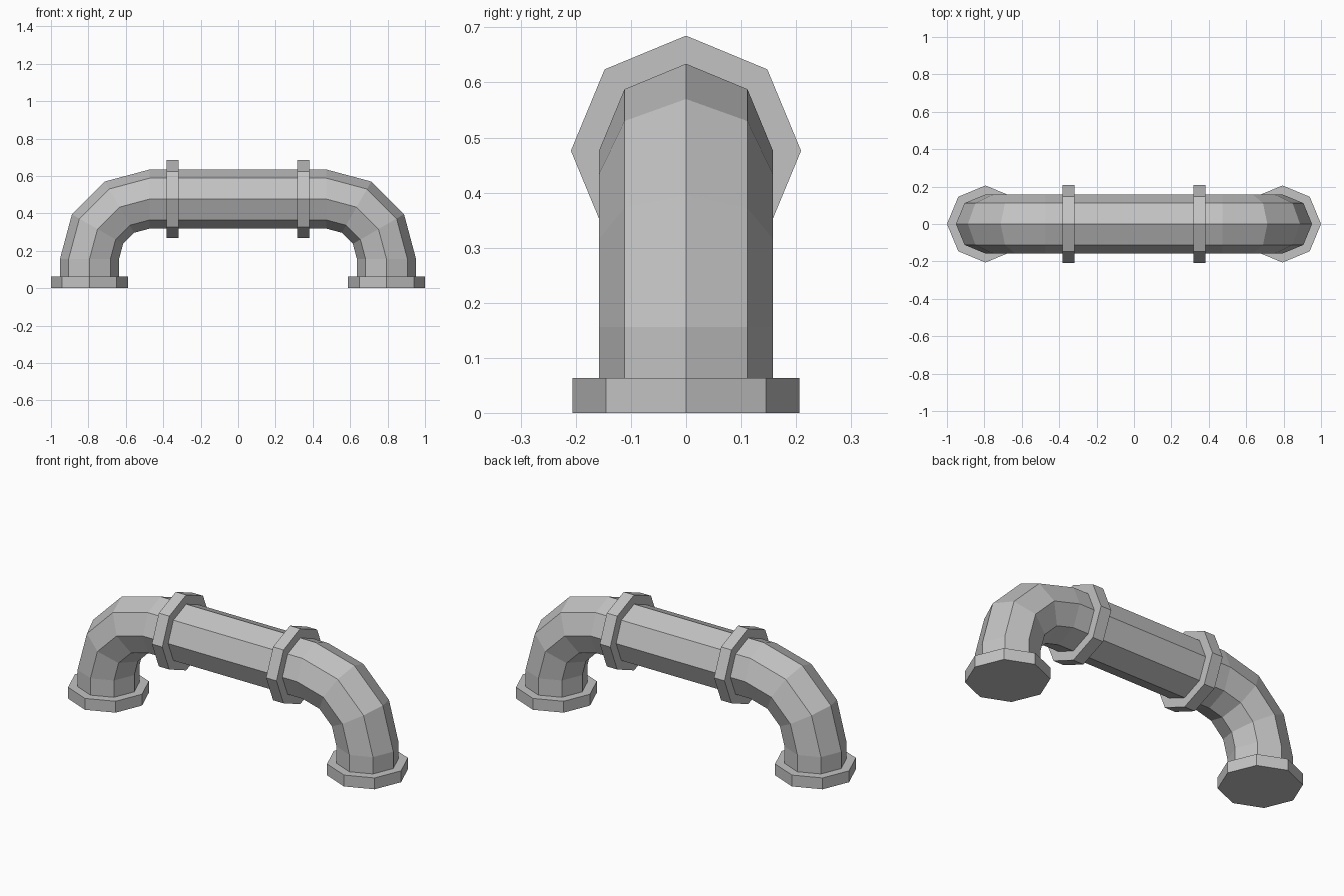
import bpy, bmesh
from math import sin, cos, pi, radians
from mathutils import Vector

cube = bpy.data.objects.get("Cube")
if cube:
    bpy.data.objects.remove(cube, do_unlink=True)

SIDES = 8
PIPE_R, FLANGE_R, COLLAR_R = 0.158, 0.206, 0.209
BEND_R, BEND_X, BEND_Z = 0.32, 0.474, 0.156
LEG_X, AXIS_Z = BEND_X + BEND_R, BEND_Z + BEND_R
FLANGE_H, COLLAR_W, COLLAR_X = 0.063, 0.064, 0.35

grey = bpy.data.materials.new("Grey metal")
grey.use_nodes = True
colour = (0.54, 0.54, 0.54, 1)
grey.diffuse_color = colour
grey.node_tree.nodes["Principled BSDF"].inputs["Base Color"].default_value = colour


def sweep(name, path, radius):
    """Octagonal tube through (x, z, tilt) stations, capped at both ends."""
    bm = bmesh.new()
    rings = []
    for x, z, tilt in path:
        outward = Vector((cos(tilt), 0, sin(tilt)))
        ring = []
        for i in range(SIDES):
            a = 2 * pi * i / SIDES
            offset = outward * cos(a) + Vector((0, sin(a), 0))
            ring.append(bm.verts.new(Vector((x, 0, z)) + offset * radius))
        rings.append(ring)
    for a, b in zip(rings, rings[1:]):
        for i in range(SIDES):
            j = (i + 1) % SIDES
            bm.faces.new((a[i], a[j], b[j], b[i]))
    bm.faces.new(rings[0])
    bm.faces.new(rings[-1])
    bmesh.ops.recalc_face_normals(bm, faces=bm.faces)
    mesh = bpy.data.meshes.new(name)
    bm.to_mesh(mesh)
    bm.free()
    mesh.materials.append(grey)
    obj = bpy.data.objects.new(name, mesh)
    bpy.context.collection.objects.link(obj)
    return obj


# Pipe: leg, three-segment elbow, straight run, elbow, leg
half = [(LEG_X, 0.01, 0)]
for step in range(4):
    t = radians(30 * step)
    half.append((BEND_X + BEND_R * cos(t), BEND_Z + BEND_R * sin(t), t))
other = [(-x, z, pi - t) for x, z, t in reversed(half)]
sweep("pipe", half + other, PIPE_R)

# Foot flanges and clamping collars on each side
for side, s in (("left", 1), ("right", -1)):
    sweep(side + "_flange", [(s * LEG_X, 0, 0), (s * LEG_X, FLANGE_H, 0)], FLANGE_R)
    ends = [s * COLLAR_X - COLLAR_W / 2, s * COLLAR_X + COLLAR_W / 2]
    sweep(side + "_collar", [(x, AXIS_Z, pi / 2) for x in ends], COLLAR_R)
